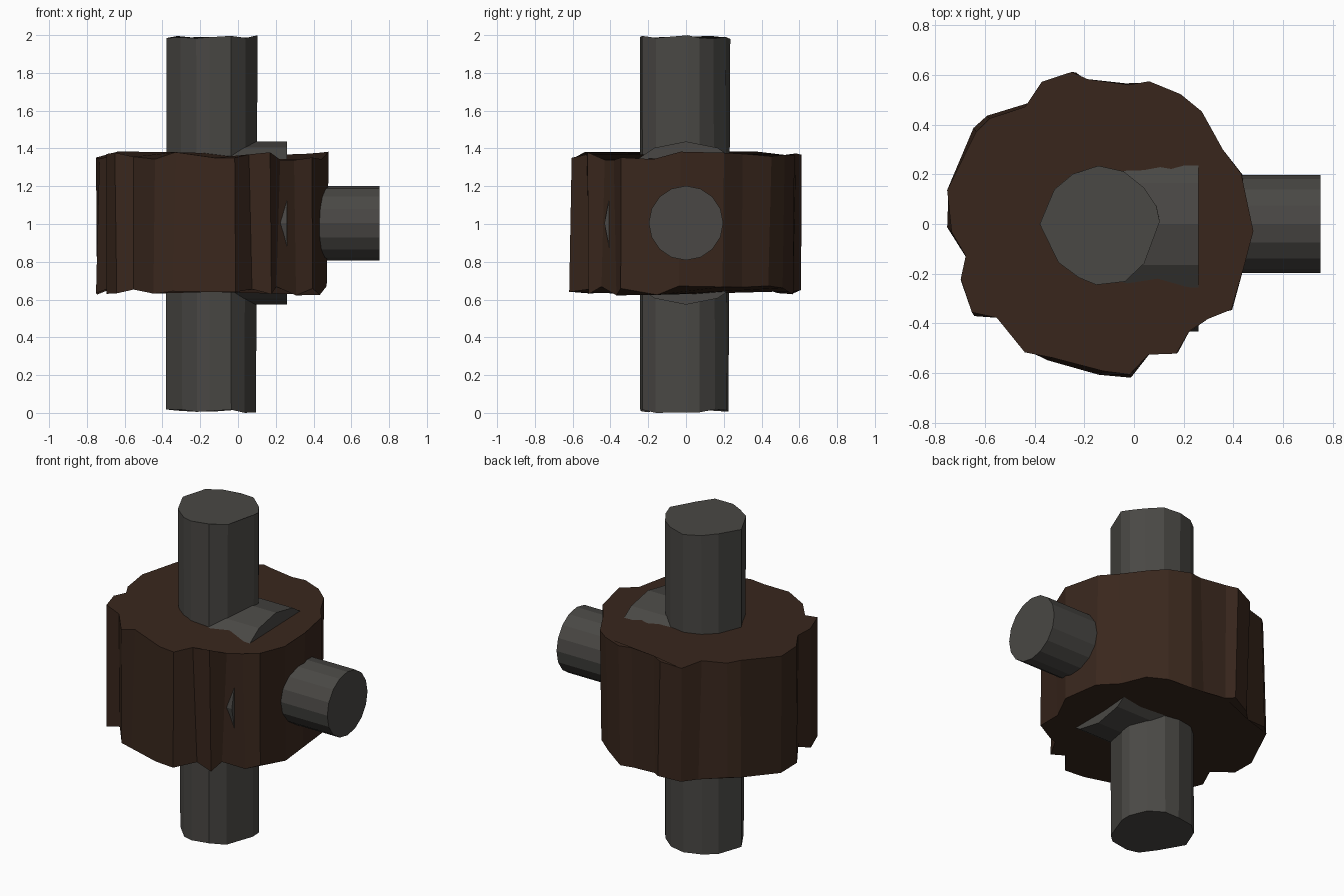
import bpy, bmesh, math, random
from mathutils import Matrix

if "Cube" in bpy.data.objects:
    bpy.data.objects.remove(bpy.data.objects["Cube"])
random.seed(11)


def material(name, rgb):
    m = bpy.data.materials.new(name)
    m.diffuse_color = (*rgb, 1)
    m.use_nodes = True
    m.node_tree.nodes["Principled BSDF"].inputs["Base Color"].default_value = m.diffuse_color
    return m


iron = material("dark_iron", (0.067, 0.064, 0.058))
wood = material("dark_wood", (0.041, 0.020, 0.012))


def finish(name, bm, mat):
    bmesh.ops.recalc_face_normals(bm, faces=bm.faces)
    me = bpy.data.meshes.new(name)
    bm.to_mesh(me)
    bm.free()
    me.materials.append(mat)
    ob = bpy.data.objects.new(name, me)
    bpy.context.collection.objects.link(ob)


def rough_prism(name, outline, z0, z1, j_xy, j_z, mat):
    """Chipped prism: the outline is swept up and its rims are roughened."""
    bm = bmesh.new()
    rings = []
    for z in (z0, z1):
        wob = j_xy if z == z0 else j_xy * 0.2
        rings.append([bm.verts.new((x + random.uniform(-wob, wob),
                                    y + random.uniform(-wob, wob),
                                    z + random.uniform(-j_z, j_z)))
                      for x, y in outline])
    n = len(outline)
    for i in range(n):
        k = (i + 1) % n
        bm.faces.new((rings[0][i], rings[0][k], rings[1][k], rings[1][i]))
    for ring in rings:
        bm.faces.new(ring)
    finish(name, bm, mat)


def x_cylinder(name, x0, x1, r, sides, mat):
    bm = bmesh.new()
    bmesh.ops.create_cone(bm, cap_ends=True, segments=sides, radius1=r, radius2=r,
                          depth=x1 - x0,
                          matrix=Matrix.Translation(((x0 + x1) / 2, 0, 1.005))
                          @ Matrix.Rotation(math.pi / 2, 4, 'Y'))
    finish(name, bm, mat)


# upright post with roughly cut ends
post = [(-.38, 0), (-.32, .14), (-.245, .2), (-.145, .233), (-.04, .21), (.04, .145),
        (.09, .07), (.105, .01), (.04, -.157), (-.035, -.23), (-.15, -.245),
        (-.22, -.217), (-.305, -.153)]
rough_prism("upright_post", post, 0.01, 1.99, 0.01, 0.01, iron)

# chipped drum around the post
drum = [(.48, -.03), (.43, .20), (.355, .30), (.27, .45), (.185, .52), (.06, .575),
        (-.02, .563), (-.19, .58), (-.25, .61), (-.37, .57), (-.44, .475), (-.58, .427),
        (-.635, .37), (-.75, .14), (-.735, -.03), (-.68, -.13), (-.70, -.22), (-.65, -.355),
        (-.555, -.38), (-.44, -.515), (-.33, -.54), (-.125, -.595), (-.015, -.605),
        (.06, -.525), (.17, -.52), (.22, -.43), (.30, -.385), (.39, -.345), (.44, -.17)]
rough_prism("drum", drum, 0.647, 1.362, 0.018, 0.026, wood)

# collar embedded in the drum, and the side peg
x_cylinder("collar", -0.14, 0.26, 0.432, 16, iron)
x_cylinder("side_peg", 0.2, 0.75, 0.197, 16, iron)
